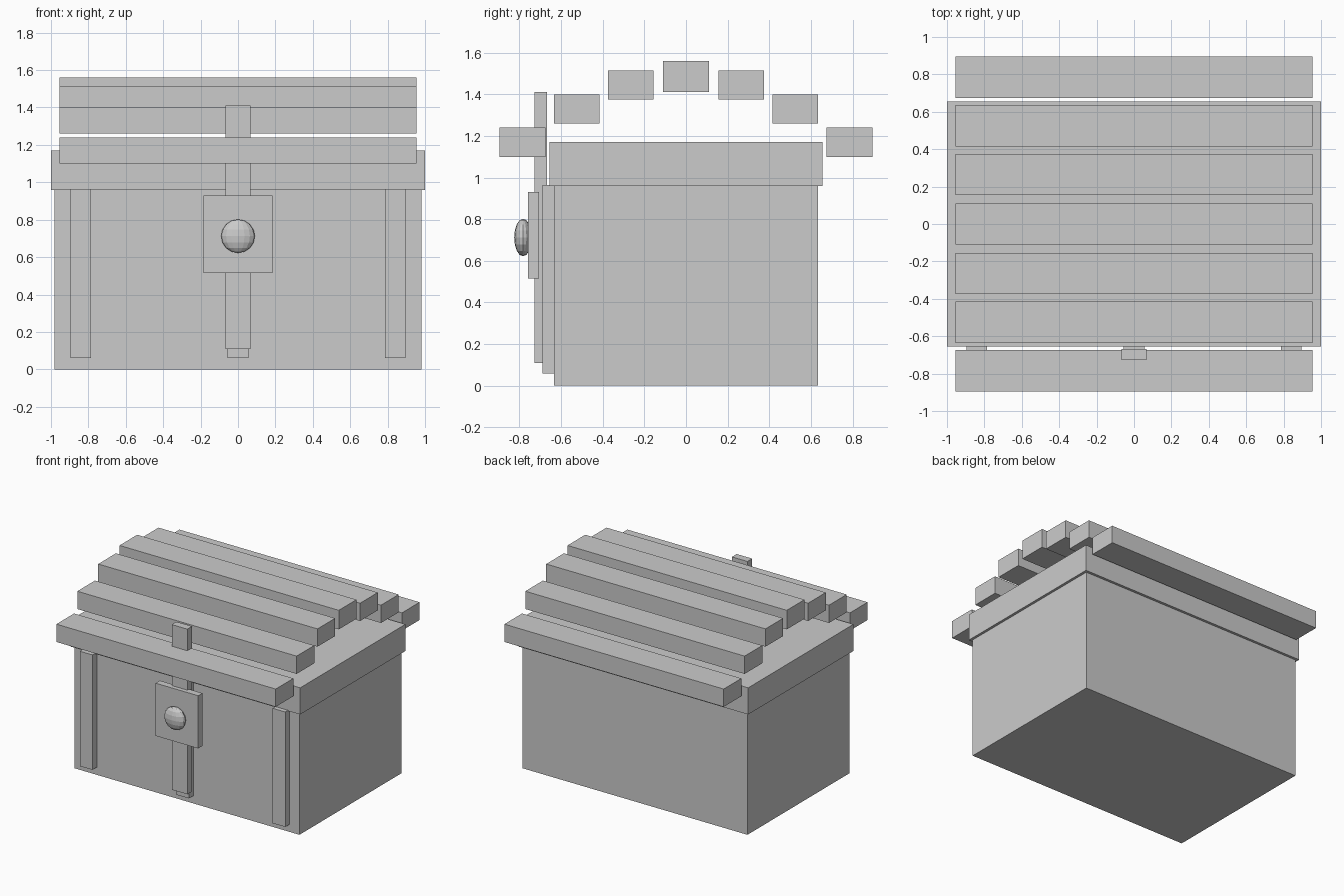
import bpy

# Remove the default cube only
cube = bpy.data.objects.get("Cube")
if cube:
    bpy.data.objects.remove(cube, do_unlink=True)

GREY = (0.6, 0.6, 0.6, 1.0)
grey = bpy.data.materials.new("plain_grey")
grey.use_nodes = True
grey.diffuse_color = GREY
grey.node_tree.nodes["Principled BSDF"].inputs["Base Color"].default_value = GREY


def box(name, x, y, z):
    """Box spanning the (low, high) ranges on each axis."""
    spans = (x, y, z)
    bpy.ops.mesh.primitive_cube_add(size=1, location=[(a + b) / 2 for a, b in spans])
    obj = bpy.context.object
    obj.name = name
    obj.scale = [b - a for a, b in spans]
    bpy.ops.object.transform_apply(location=False, rotation=False, scale=True)
    obj.data.materials.append(grey)
    return obj


# Chest body and the wider rim above it
box("chest_body", (-0.98, 0.98), (-0.635, 0.635), (0, 0.96))
box("lid_rim", (-1, 1), (-0.655, 0.655), (0.96, 1.17))

# Stepped lid planks, mirrored front to back around the ridge plank
STEPS = [("ridge", 0, 1.41, 1.56), ("upper", 0.265, 1.375, 1.515),
         ("middle", 0.525, 1.26, 1.4), ("lower", 0.785, 1.1, 1.24)]
for step, offset, bottom, top in STEPS:
    sides = [("front", -1), ("back", 1)] if offset else [("centre", 1)]
    for side, sign in sides:
        y = sign * offset
        box(f"{step}_plank_{side}", (-0.955, 0.955), (y - 0.11, y + 0.11), (bottom, top))

# Three upright straps on the front
for side, x in (("right", -0.84), ("centre", 0), ("left", 0.84)):
    box(f"front_strap_{side}", (x - 0.055, x + 0.055), (-0.69, -0.635), (0.06, 0.965))

# Long hasp and the lock plate over it
box("hasp", (-0.068, 0.068), (-0.727, -0.668), (0.11, 1.41))
box("lock_plate", (-0.185, 0.185), (-0.76, -0.707), (0.515, 0.93))

# Flattened faceted knob
bpy.ops.mesh.primitive_uv_sphere_add(segments=16, ring_count=8, radius=0.09,
                                     location=(0, -0.783, 0.712))
knob = bpy.context.object
knob.name = "lock_knob"
knob.scale.y = 0.47
bpy.ops.object.transform_apply(location=False, rotation=False, scale=True)
knob.data.materials.append(grey)
